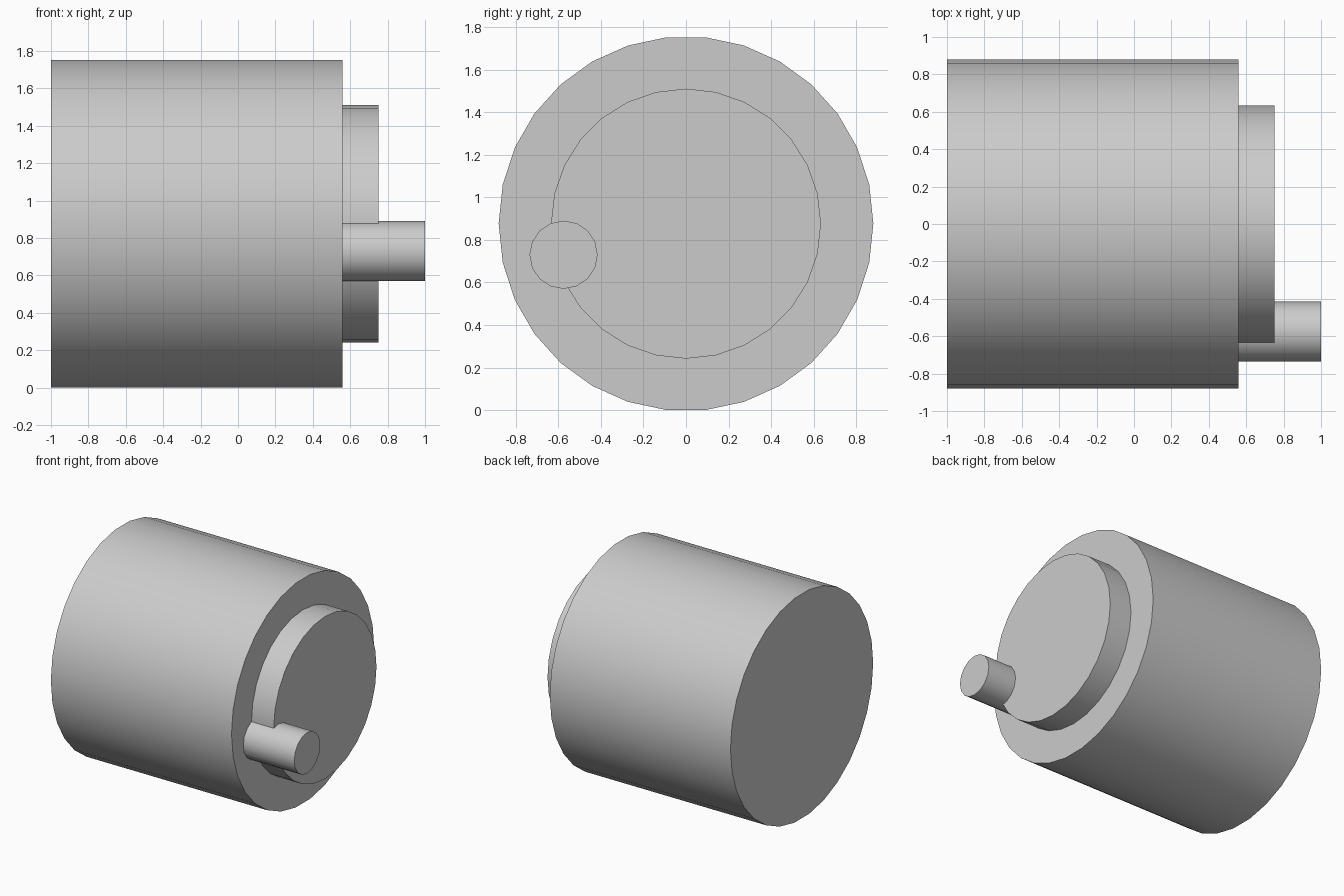
import bpy
import math

cube = bpy.data.objects.get("Cube")
if cube:
    bpy.data.objects.remove(cube, do_unlink=True)

# One plain grey for the whole model
grey = bpy.data.materials.new("light_grey")
grey.use_nodes = True
colour = (0.6, 0.6, 0.6, 1)
grey.diffuse_color = colour
grey.node_tree.nodes["Principled BSDF"].inputs["Base Color"].default_value = colour


def cylinder(name, radius, sides, x_start, x_end, y, z):
    """Cylinder lying along x, with smooth sides and sharp rims."""
    bpy.ops.mesh.primitive_cylinder_add(
        vertices=sides, radius=radius, depth=x_end - x_start,
        location=((x_start + x_end) / 2, y, z),
        rotation=(0, math.pi / 2, 0))
    obj = bpy.context.object
    obj.name = name
    obj.data.materials.append(grey)
    bpy.ops.object.transform_apply(location=False, rotation=True, scale=False)
    bpy.ops.object.shade_smooth_by_angle(angle=math.radians(40))
    return obj


AXIS_Z = 0.876
FACE_X = 0.56

# Main drum, raised disc on its end, and the off-centre crank pin
cylinder("drum", 0.88, 30, -1, FACE_X, 0, AXIS_Z)
cylinder("end_disc", 0.634, 28, FACE_X - 0.02, 0.752, 0, AXIS_Z)
cylinder("crank_pin", 0.16, 16, FACE_X - 0.02, 1, -0.575, 0.73)
